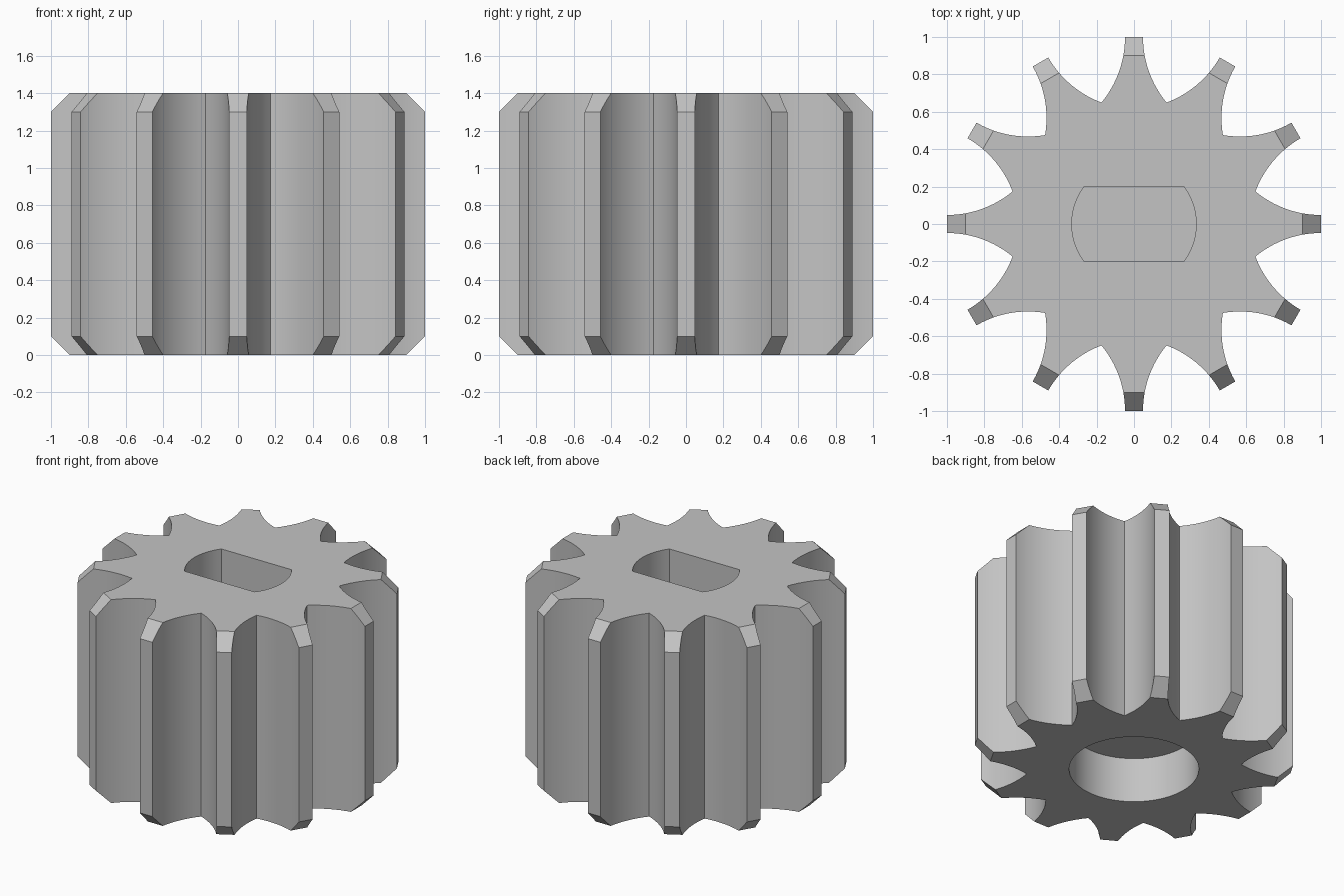
import bpy, bmesh, math
from mathutils import Matrix, Vector

if "Cube" in bpy.data.objects:
    bpy.data.objects.remove(bpy.data.objects["Cube"], do_unlink=True)

HEIGHT = 1.4
TEETH = 12
TIP_R, CHAMFER = 1.0, 0.1
TIP_HALF = 0.048
ROOT_R = 0.672
STEP = 2 * math.pi / TEETH

# Plain grey material
grey = bpy.data.materials.new("plain grey")
grey.use_nodes = True
grey.diffuse_color = (0.55, 0.55, 0.55, 1)
grey.node_tree.nodes["Principled BSDF"].inputs["Base Color"].default_value = (0.55, 0.55, 0.55, 1)


def new_object(name, bm):
    bmesh.ops.recalc_face_normals(bm, faces=bm.faces)
    mesh = bpy.data.meshes.new(name)
    bm.to_mesh(mesh)
    bm.free()
    mesh.materials.append(grey)
    obj = bpy.data.objects.new(name, mesh)
    bpy.context.collection.objects.link(obj)
    return obj


def prism(name, points, z0, z1):
    bm = bmesh.new()
    low = [bm.verts.new((x, y, z0)) for x, y in points]
    high = [bm.verts.new((x, y, z1)) for x, y in points]
    n = len(points)
    bm.faces.new(low)
    bm.faces.new(high)
    for i in range(n):
        j = (i + 1) % n
        bm.faces.new((low[i], low[j], high[j], high[i]))
    return new_object(name, bm)


def arc(radius, start, end, steps):
    angles = [start + (end - start) * i / steps for i in range(steps + 1)]
    return [(radius * math.cos(a), radius * math.sin(a)) for a in angles]


# Concave tooth flank: circular arc that is radial at the tip
root = Vector((ROOT_R * math.cos(STEP / 2), ROOT_R * math.sin(STEP / 2)))
rise, run = root.y - TIP_HALF, TIP_R - root.x
flank_r = (rise ** 2 + run ** 2) / (2 * rise)


def flank_y(x):
    return TIP_HALF + flank_r - math.sqrt(flank_r ** 2 - (TIP_R - x) ** 2)


inner = TIP_R - CHAMFER
body_x = [root.x + (inner - root.x) * i / 8 for i in range(9)]
tip_x = [inner + CHAMFER * i / 3 for i in range(1, 4)]
flank = [(x, flank_y(x)) for x in body_x + tip_x]
# One tooth from its right root to its left tip and back; the left root is shared
tooth = [(x, -y) for x, y in flank] + [(x, y) for x, y in reversed(flank[1:])]

# Gear body with the tooth tips chamfered at both ends
bm = bmesh.new()
low, high, chamfers, cap = [], [], [], []
for t in range(TEETH):
    turn = Matrix.Rotation(t * STEP, 3, 'Z')
    first = len(low)
    for x, y in tooth:
        drop = max(0, x - inner)
        low.append(bm.verts.new(turn @ Vector((x, y, drop))))
        high.append(bm.verts.new(turn @ Vector((x, y, HEIGHT - drop))))
    ids = range(first, len(low))
    chamfers.append([i for i, p in zip(ids, tooth) if p[0] > inner - 1e-6])
    cap += [i for i, p in zip(ids, tooth) if p[0] < inner + 1e-6]
for ring in (low, high):
    bm.faces.new([ring[i] for i in cap])
    for group in chamfers:
        bm.faces.new([ring[i] for i in group])
for i in range(len(low)):
    j = (i + 1) % len(low)
    bm.faces.new((low[i], low[j], high[j], high[i]))
gear = new_object("gear", bm)

# Flat-sided shaft pocket in the top, round bore in the bottom
corner = math.asin(0.2 / 0.333)
pocket = arc(0.333, -corner, corner, 16)
pocket += [(-x, -y) for x, y in pocket]
cutters = [
    prism("shaft_pocket_cutter", pocket, 0.5, HEIGHT + 0.1),
    prism("bore_cutter", arc(0.405, 0, 2 * math.pi, 64)[:-1], -0.1, 0.31),
]
bpy.ops.object.select_all(action='DESELECT')
gear.select_set(True)
bpy.context.view_layer.objects.active = gear
for cutter in cutters:
    cutter.hide_render = True
    mod = gear.modifiers.new(cutter.name, 'BOOLEAN')
    mod.operation = 'DIFFERENCE'
    mod.solver = 'EXACT'
    mod.object = cutter
    bpy.ops.object.modifier_apply(modifier=mod.name)
    bpy.data.objects.remove(cutter, do_unlink=True)

bpy.ops.object.shade_smooth_by_angle(angle=math.radians(25))
